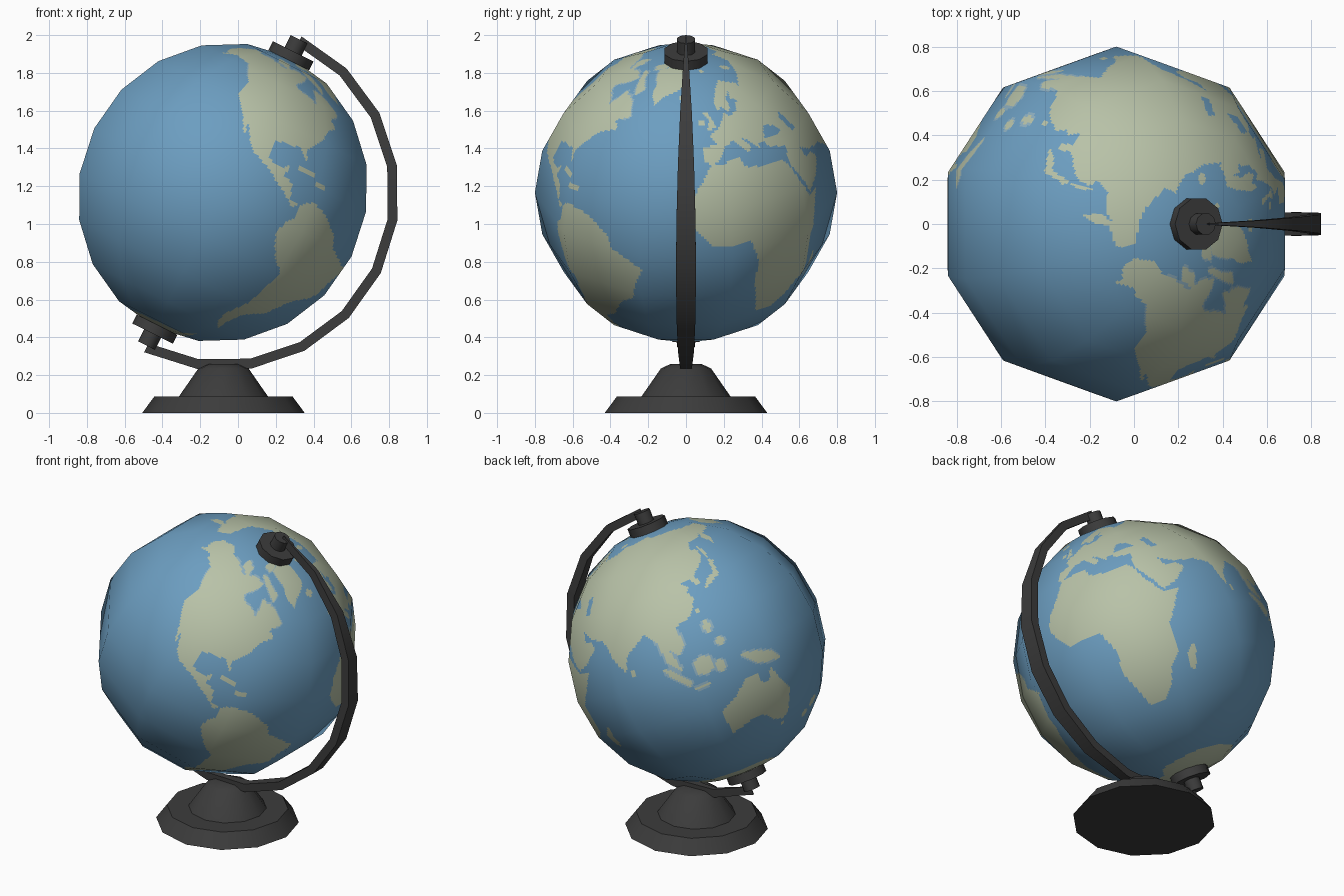
import bpy, bmesh, math
from mathutils import Matrix, Vector

if "Cube" in bpy.data.objects:
    bpy.data.objects.remove(bpy.data.objects["Cube"])

TILT = math.radians(26.5)
CENTRE = Vector((-0.08, 0, 1.167))
R = 0.8
AXIS = Matrix.Translation(CENTRE) @ Matrix.Rotation(TILT, 4, 'Y')


def material(name, rgb):
    m = bpy.data.materials.new(name)
    m.diffuse_color = (*rgb, 1)
    m.use_nodes = True
    m.node_tree.nodes["Principled BSDF"].inputs["Base Color"].default_value = m.diffuse_color
    return m


SEA = material("sea_blue", (0.15, 0.34, 0.53))
LAND = material("land_green", (0.48, 0.54, 0.39))
SHALLOW = material("shallow_blue", (0.27, 0.43, 0.53))
DARK = material("dark_grey", (0.045, 0.045, 0.045))


def finish(bm, name, mats, matrix=Matrix.Identity(4), angle=None):
    me = bpy.data.meshes.new(name)
    bm.to_mesh(me)
    bm.free()
    for m in mats:
        me.materials.append(m)
    ob = bpy.data.objects.new(name, me)
    bpy.context.collection.objects.link(ob)
    ob.matrix_world = matrix
    if angle:
        bpy.ops.object.select_all(action='DESELECT')
        ob.select_set(True)
        bpy.context.view_layer.objects.active = ob
        bpy.ops.object.shade_smooth_by_angle(angle=math.radians(angle))
    return ob


def lathe(name, profile, sides, matrix):
    bm = bmesh.new()
    rings = [[bm.verts.new((r * math.cos(2 * math.pi * i / sides),
                            r * math.sin(2 * math.pi * i / sides), z))
              for i in range(sides)] for r, z in profile]
    for a, b in zip(rings, rings[1:]):
        for i in range(sides):
            j = (i + 1) % sides
            bm.faces.new((a[i], a[j], b[j], b[i]))
    bm.faces.new(rings[0][::-1])
    bm.faces.new(rings[-1])
    bmesh.ops.recalc_face_normals(bm, faces=bm.faces)
    return finish(bm, name, [DARK], matrix, 40)


# Land outlines as longitude, latitude
north_america = [(-168, 66), (-156, 71), (-128, 70), (-110, 68), (-95, 70), (-82, 69), (-86, 65),
    (-94, 60), (-92, 57), (-82, 55), (-79, 52), (-77, 57), (-77, 62), (-70, 61), (-64, 59), (-56, 52),
    (-66, 49), (-61, 46), (-70, 43), (-76, 35), (-81, 31), (-80, 25), (-84, 30), (-97, 28), (-97, 20),
    (-91, 18.5), (-87, 21), (-88, 16), (-83, 15), (-82, 9.5), (-77, 9), (-80, 7), (-86, 11), (-95, 16),
    (-105, 20), (-113, 31), (-110, 23), (-118, 34), (-124, 40), (-124, 48), (-135, 58), (-150, 60),
    (-162, 55), (-158, 58), (-166, 61)]
south_america = [(-77, 9), (-72, 12), (-62, 10), (-51, 4), (-50, 0), (-35, -6), (-39, -14), (-41, -22),
    (-48, -26), (-54, -34), (-58, -38), (-65, -42), (-68, -50), (-66, -55), (-73, -52), (-75, -46),
    (-71, -30), (-70, -18), (-76, -14), (-81, -5), (-80, 0), (-77, 4)]
africa = [(-6, 36), (10, 37), (11, 33), (20, 31), (32, 31), (34, 28), (37, 20), (43, 12), (51, 12),
    (40, -3), (40, -15), (35, -20), (32, -28), (26, -34), (18, -34), (12, -17), (13, -6), (9, 4),
    (-8, 4.5), (-13, 9), (-17, 15), (-16, 22), (-10, 30)]
europe = [(-9, 37), (-9, 43), (-1, 44), (-4, 48), (3, 51), (8, 54), (10, 57), (12, 54), (20, 55),
    (24, 59), (28, 60), (22, 61), (25, 65), (18, 62), (17, 57), (13, 56), (11, 59), (6, 58), (6, 62),
    (15, 68), (25, 71), (41, 67), (38, 64), (44, 66), (60, 69), (60, 36), (36, 36), (28, 37), (27, 40),
    (23, 40), (23, 37), (19, 42), (13, 45), (18, 40), (16, 38), (10, 44), (3, 43), (-1, 38), (-5, 36)]
asia = [(59, 69), (70, 73), (80, 73), (104, 78), (113, 74), (140, 73), (160, 70), (180, 69), (180, 65),
    (177, 62), (163, 60), (162, 56), (157, 51), (156, 58), (163, 62), (155, 59), (142, 59), (136, 54),
    (141, 52), (139, 47), (128, 40), (129, 35), (126, 35), (125, 39), (118, 39), (122, 36), (120, 34),
    (122, 30), (117, 23), (108, 21), (109, 12), (105, 9), (101, 13), (104, 2), (98, 8), (97, 17),
    (91, 22), (80, 15), (78, 8), (73, 17), (72, 21), (66, 25), (57, 26), (49, 30), (51, 25), (56, 25),
    (60, 22), (52, 16), (44, 13), (39, 21), (35, 28), (36, 37), (59, 38)]
australia = [(114, -22), (122, -18), (130, -12), (136, -12), (136, -16), (140, -17.5), (142, -11),
    (146, -19), (153, -26), (150, -37), (146, -39), (140, -37), (135, -33), (131, -31.5), (124, -33),
    (115, -35)]
antarctica = [(-180, -78), (-150, -76), (-100, -74), (-75, -73), (-62, -67), (-60, -75), (-30, -77),
    (-10, -71), (50, -67), (90, -67), (140, -67), (170, -72), (165, -78), (180, -78), (180, -90),
    (-180, -90)]
greenland = [(-73, 78), (-60, 82), (-30, 83.5), (-18, 80), (-22, 70), (-40, 65), (-44, 60), (-52, 65),
    (-54, 70)]
baffin = [(-62, 66), (-80, 73.5), (-88, 73), (-72, 66), (-66, 62)]
arctic_west = [(-117, 70), (-122, 75), (-105, 74), (-103, 69)]
arctic_north = [(-92, 78), (-85, 82), (-62, 82.5), (-78, 76)]
britain = [(-5, 50), (1, 51), (0, 53), (-3, 58.5), (-6, 58), (-3, 54)]
japan = [(130, 32), (136, 34), (141, 36), (142, 42), (145, 44), (141, 45), (139, 38), (132, 35)]
madagascar = [(44, -17), (49.5, -13), (47, -25), (44, -24)]
sumatra = [(95, 5), (98, 4), (106, -4), (105, -6), (100, -2)]
new_guinea = [(131, -1), (138, -2), (147, -6), (150, -10), (143, -9), (138, -8), (134, -4)]
# Small islands as ellipses: longitude, latitude, half sizes
islands = [(114, 1, 4.5, 4.5), (110, -7.5, 4, 1), (121, -2, 2, 3), (122, 16, 1.7, 3), (125, 8, 1.7, 2),
           (175, -39, 2, 3), (170.5, -44, 2.5, 2.5), (-79, 22, 5, 1), (-71, 19, 3, 1), (-19, 65, 5, 1.7),
           (146.5, -42, 1.7, 1.5), (81, 7.5, 1, 1.7), (142.7, 50, 1, 4), (121, 24, 1, 1.5),
           (58, 74, 5, 2), (16, 79, 5, 1.5), (-8, 53, 2, 1.5)]
black_sea = [(28, 41.5), (41, 41.5), (38, 45), (31, 46)]
caspian = [(50, 37), (54, 37), (52, 46), (48, 45)]


def grid_fill(grid, outline, value):
    # scanline fill of the one-degree map
    for row in range(180):
        y = row - 89.5
        cuts = sorted(x0 + (y - y0) / (y1 - y0) * (x1 - x0)
                      for (x0, y0), (x1, y1) in zip(outline, outline[1:] + outline[:1])
                      if (y0 > y) != (y1 > y))
        for a, b in zip(cuts[::2], cuts[1::2]):
            for col in range(max(0, math.ceil(a + 179.5)), min(359, math.floor(b + 179.5)) + 1):
                grid[row][col] = value


world = [[0] * 360 for _ in range(180)]
for shape in (north_america, south_america, africa, europe, asia, australia, antarctica, greenland,
              baffin, arctic_west, arctic_north, britain, japan, madagascar, sumatra, new_guinea):
    grid_fill(world, shape, 1)
for lon, lat, a, b in islands:
    grid_fill(world, [(lon + a * math.cos(t * math.pi / 5), lat + b * math.sin(t * math.pi / 5))
                      for t in range(10)], 1)
for shape in (black_sea, caspian):
    grid_fill(world, shape, 0)


def is_shallow(row, col):
    lon, lat = col - 179.5, row - 89.5
    if not ((-135 < lon < -55 and 50 < lat < 80) or (95 < lon < 150 and -10 < lat < 20)):
        return False
    return sum(world[row + i][col + j] == 1 for i in (-1, 0, 1) for j in (-2, -1, 0, 1, 2)) > 3


# Globe: ten-sided, ten-ring ball, its flat faces cut into a fine map
def corner(k, ring):
    p, t = math.radians(-162 + 36 * k), math.radians(-90 + 18 * ring)
    return Vector((math.cos(t) * math.cos(p), math.cos(t) * math.sin(p), math.sin(t))) * R


def surface(col, row):
    k, ring = min(col // 36, 9), min(row // 18, 9)
    u, v = col / 36 - k, row / 18 - ring
    low = corner(k, ring).lerp(corner(k + 1, ring), u)
    return low.lerp(corner(k, ring + 1).lerp(corner(k + 1, ring + 1), u), v)


bm = bmesh.new()
south, north = bm.verts.new((0, 0, -R)), bm.verts.new((0, 0, R))
rows = [[south] * 360] + [[bm.verts.new(surface(c, r)) for c in range(360)]
                          for r in range(1, 180)] + [[north] * 360]
for r in range(180):
    for c in range(360):
        d = (c + 1) % 360
        quad = (rows[r][c], rows[r][d], rows[r + 1][d], rows[r + 1][c])
        f = bm.faces.new(list(dict.fromkeys(quad)))
        f.smooth = True
        f.material_index = world[r][c] or (2 if is_shallow(r, c) else 0)
globe = finish(bm, "globe", [SEA, LAND, SHALLOW], AXIS)
globe.data.normals_split_custom_set_from_vertices([v.co.normalized() for v in globe.data.vertices])

# Pivots at both poles: washer and knob
for end, flip in (("top", 0), ("bottom", math.pi)):
    m = AXIS @ Matrix.Rotation(flip, 4, 'Y')
    lathe(end + "_washer", [(0.12, 0.782), (0.12, 0.835)], 10, m)
    lathe(end + "_knob", [(0.05, 0.82), (0.05, 0.906)], 10, m)

# Half-circle arm, tapering to both poles
bm = bmesh.new()
sections = []
for k in range(11):
    t = math.radians(18 * k)
    w = max(0.003, 0.053 * math.sin(t))
    sections.append([bm.verts.new((r * math.sin(t), y, r * math.cos(t)))
                     for r, y in ((0.882, -w), (0.934, -w), (0.934, w), (0.882, w))])
for a, b in zip(sections, sections[1:]):
    for i in range(4):
        j = (i + 1) % 4
        bm.faces.new((a[i], a[j], b[j], b[i]))
bm.faces.new(sections[0])
bm.faces.new(sections[-1])
bmesh.ops.recalc_face_normals(bm, faces=bm.faces)
finish(bm, "meridian_arm", [DARK], Matrix.Translation((0, 0, -0.01)) @ AXIS, 30)

# Stepped foot
lathe("foot", [(0.43, 0), (0.365, 0.088), (0.235, 0.088), (0.133, 0.235), (0.08, 0.26)], 12,
      Matrix.Translation((-0.077, 0, 0)))
